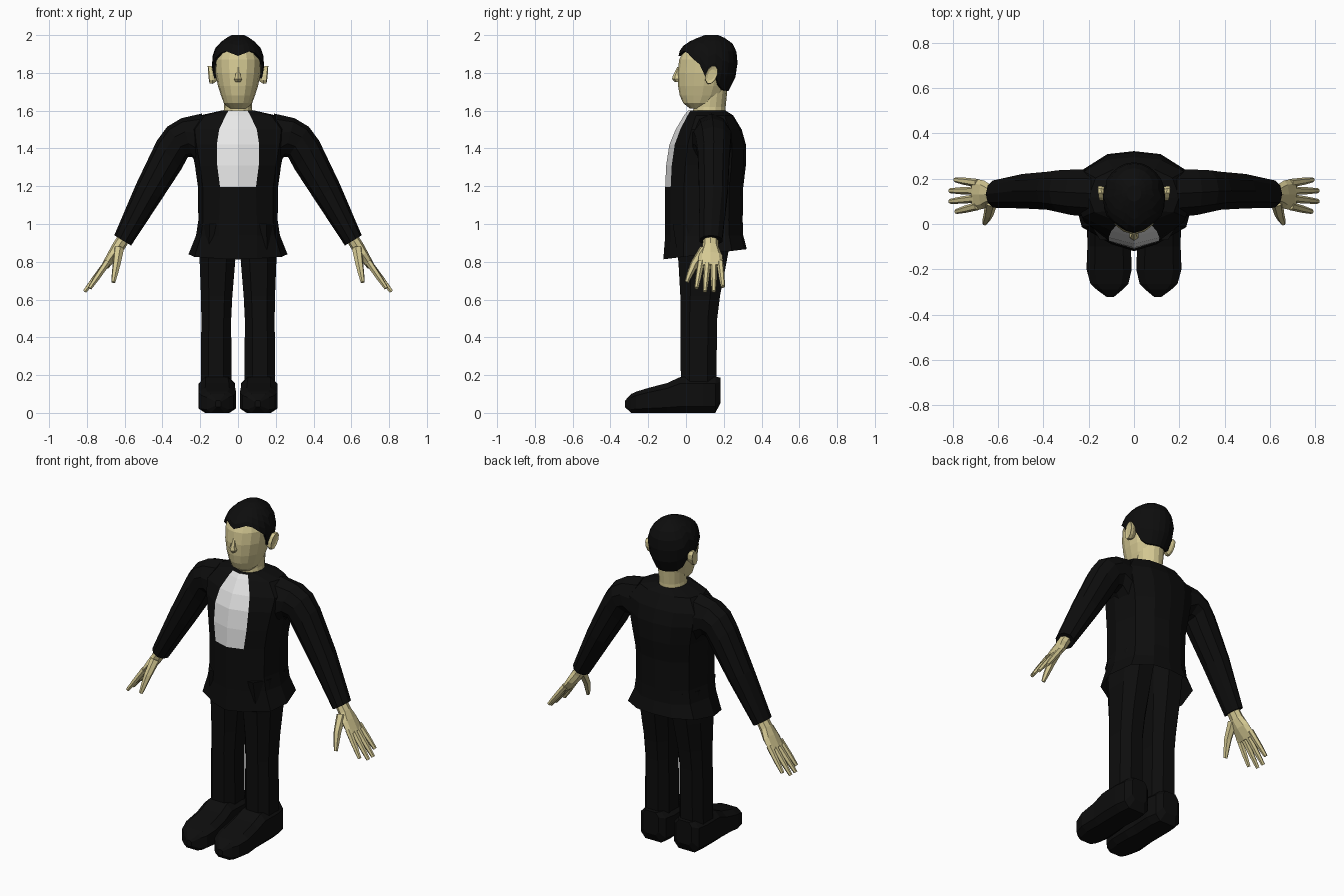
import bpy, bmesh, math
from mathutils import Vector

if "Cube" in bpy.data.objects:
    bpy.data.objects.remove(bpy.data.objects["Cube"])


def material(name, rgb):
    m = bpy.data.materials.new(name)
    m.diffuse_color = (*rgb, 1)
    m.use_nodes = True
    m.node_tree.nodes["Principled BSDF"].inputs["Base Color"].default_value = m.diffuse_color
    return m


BLACK = material("black cloth", (0.004, 0.004, 0.004))
SKIN = material("skin", (0.66, 0.58, 0.29))
WHITE = material("white shirt", (0.8, 0.8, 0.8))


def build(name, lofts, mats, mirror=False, rule=None, caps=True):
    """Skin each list of rings into one object; rule picks the material of a face."""
    bm = bmesh.new()
    for rings in lofts:
        vs = [[bm.verts.new(p) for p in r] for r in rings]
        n = len(vs[0])
        for a, b in zip(vs, vs[1:]):
            for i in range(n):
                j = (i + 1) % n
                bm.faces.new((a[i], a[j], b[j], b[i]))
        if caps:
            bm.faces.new(vs[0])
        bm.faces.new(vs[-1])
    bmesh.ops.recalc_face_normals(bm, faces=bm.faces)
    if rule:
        for f in bm.faces:
            f.material_index = rule(f)
    me = bpy.data.meshes.new(name)
    bm.to_mesh(me)
    bm.free()
    for m in mats:
        me.materials.append(m)
    ob = bpy.data.objects.new(name, me)
    bpy.context.collection.objects.link(ob)
    if mirror:
        ob.modifiers.new("mirror", 'MIRROR').use_mirror_merge = False
    return ob


def oval(z, hx, yf, yb, n=16):
    yc, ry = (yf + yb) / 2, (yb - yf) / 2
    return [(hx * math.sin(math.tau * i / n), yc - ry * math.cos(math.tau * i / n), z)
            for i in range(n)]


def boxy(a0, a1, b0, b1, cut):
    """Rectangle with cut corners, as 2D points."""
    ca, cb = (a1 - a0) * cut, (b1 - b0) * cut
    return [(a0 + ca, b0), (a1 - ca, b0), (a1, b0 + cb), (a1, b1 - cb),
            (a1 - ca, b1), (a0 + ca, b1), (a0, b1 - cb), (a0, b0 + cb)]


def limb(outer, inner, yc, ry, n=10):
    """Ring across a limb given by its outer and inner outline points (x, z)."""
    cx, cz = (outer[0] + inner[0]) / 2, (outer[1] + inner[1]) / 2
    dx, dz = (outer[0] - inner[0]) / 2, (outer[1] - inner[1]) / 2
    out = []
    for i in range(n):
        c, s = math.cos(math.tau * i / n), math.sin(math.tau * i / n)
        out.append((cx + dx * c, yc + ry * s, cz + dz * c))
    return out


def tube(pts, radii, n=6):
    q = (Vector(pts[-1]) - Vector(pts[0])).to_track_quat('Z', 'Y')
    return [[Vector(p) + q @ Vector((r * math.cos(math.tau * i / n),
                                     r * math.sin(math.tau * i / n), 0))
             for i in range(n)] for p, r in zip(pts, radii)]


def interp(table, z):
    if z <= table[0][0]:
        return table[0][1:]
    for a, b in zip(table, table[1:]):
        if z <= b[0]:
            t = (z - a[0]) / (b[0] - a[0])
            return [u + (v - u) * t for u, v in zip(a[1:], b[1:])]
    return table[-1][1:]


# Jacket: rings of (z, shirt edge, half width, front y, back y)
def torso_ring(z, sx, hx, yf, yb):
    d = yb - yf
    half = [(0, yf), (sx, yf + .07 * d), (.88 * hx, yf + .24 * d), (hx, yf + .5 * d),
            (.85 * hx, yb - .18 * d), (.45 * hx, yb - .03 * d), (0, yb)]
    ring = half + [(-x, y) for x, y in half[-2:0:-1]]
    return [(x, y, z if z > .85 else .813 + .054 * (y - yf) / d) for x, y in ring]


torso = [(.82, .10, .262, -.12, .322), (.94, .10, .222, -.11, .303), (1.02, .10, .21, -.11, .30),
         (1.195, .095, .212, -.11, .303), (1.31, .11, .228, -.105, .317),
         (1.42, .112, .25, -.088, .317), (1.50, .10, .26, -.055, .295),
         (1.575, .065, .20, -.01, .25), (1.60, .05, .09, .01, .21)]


def shirt_front(f):
    c = f.calc_center_median()
    wide = max(abs(v.co.x) for v in f.verts)
    return 1 if wide < .115 and c.y < .03 and c.z > 1.195 else 0


build("jacket", [[torso_ring(*r) for r in torso]], [BLACK, WHITE], rule=shirt_front, caps=False)

# Sleeves
sleeve = [((.19, 1.585), (.19, 1.28), .135, .11), ((.30, 1.56), (.243, 1.355), .14, .105),
          ((.375, 1.515), (.265, 1.355), .145, .097), ((.43, 1.44), (.30, 1.29), .147, .088),
          ((.54, 1.21), (.405, 1.13), .145, .08), ((.655, .94), (.566, .886), .132, .063)]
build("sleeve", [[limb(*s) for s in sleeve]], [BLACK], mirror=True)

# Trouser legs: (z, inner x, outer x, front y, back y)
legs = [(.12, .035, .197, -.027, .16), (.5, .036, .194, -.03, .165), (.62, .03, .196, -.03, .18),
        (.8, .015, .203, -.04, .215), (1.0, .001, .2, -.07, .25)]
build("trouser_leg", [[[(x, y, z) for x, y in boxy(a, b, c, d, .25)] for z, a, b, c, d in legs]],
      [BLACK], mirror=True)

# Shoes: (y, inner x, outer x, bottom, top)
shoe = [(-.323, .09, .12, .03, .065), (-.29, .05, .165, 0, .10), (-.265, .025, .192, 0, .112),
        (-.2, .01, .21, 0, .132), (-.1, .014, .206, 0, .158), (-.03, .02, .207, 0, .19),
        (.09, .015, .208, 0, .19), (.155, .028, .197, 0, .19), (.182, .06, .165, .05, .188)]
build("shoe", [[[(x, y, z) for x, z in boxy(a, b, c, d, .18)] for y, a, b, c, d in shoe]],
      [BLACK], mirror=True)

# Hands: palm, four fingers and thumb
palm = []
for x, z, ht, ry in [(.598, .935, .033, .04), (.633, .88, .034, .042),
                     (.662, .835, .03, .062), (.705, .775, .02, .07)]:
    palm.append(limb((x + .8 * ht, z + .6 * ht), (x - .8 * ht, z - .6 * ht), .13, ry, 8))
parts = [palm]
for y0, tip in [(.08, (.785, .055, .66)), (.114, (.812, .10, .642)),
                (.147, (.812, .147, .642)), (.18, (.79, .195, .668))]:
    base = Vector((.69, y0, .80))
    tip = Vector(tip)
    parts.append(tube([base, base.lerp(tip, .6), tip], [.019, .016, .011]))
parts.append(tube([(.63, .10, .87), (.642, .045, .79), (.652, .02, .735), (.66, .003, .692)],
                  [.028, .022, .017, .011]))
build("hand", parts, [SKIN], mirror=True)

# Neck and head: (z, half width, front y, back y)
build("neck", [[oval(1.575, .08, .035, .21), oval(1.62, .073, .04, .21), oval(1.72, .08, .05, .22)]],
      [SKIN])
head = [(1.612, .045, .02, .12), (1.64, .075, -.015, .16), (1.68, .09, -.033, .205),
        (1.73, .106, -.042, .228), (1.80, .12, -.045, .245), (1.87, .124, -.036, .255),
        (1.93, .103, -.008, .24), (1.97, .06, .05, .2)]
build("head", [[oval(*h) for h in head]], [SKIN])

# Nose
nose = [(1.752, .015, -.06, -.02), (1.768, .024, -.074, -.02), (1.785, .016, -.07, -.02),
        (1.83, .008, -.047, -.02)]
build("nose", [[oval(*r, n=6) for r in nose]], [SKIN])

# Ears: tilted flattened ovals with a lobe
ear = []
for x, s in [(.115, .7), (.14, 1), (.155, .95), (.15, .6)]:
    ring = []
    for i in range(10):
        a = math.tau * i / 10
        y, z = .032 * s * math.cos(a), .05 * s * math.sin(a)
        ring.append((x + .08 * y + .1 * z, .135 + y + .25 * z, 1.79 + z))
    ear.append(ring)
build("ear", [ear], [SKIN], mirror=True)

# Hair: cap whose columns end at a hairline that depends on the angle from the front
hair = [(1.70, .10, -.03, .222), (1.75, .122, -.045, .256), (1.80, .134, -.048, .266),
        (1.87, .141, -.044, .275), (1.93, .121, -.03, .264), (1.96, .096, .005, .243),
        (1.985, .062, .06, .205), (2.0, .032, .1, .17)]
hairline = [1.89, 1.903, 1.915, 1.905, 1.875, 1.845, 1.77, 1.81, 1.735, 1.712, 1.707, 1.705, 1.705]
rings = []
for t, shrink in [(0, .88), (0, 1), (.25, 1), (.5, 1), (.7, 1), (.85, 1), (.95, 1), (1, 1)]:
    ring = []
    for i in range(24):
        low = hairline[min(i, 24 - i)]
        z = low + (2.0 - low) * t
        hx, yf, yb = interp(hair, z)
        yc, ry = (yf + yb) / 2, (yb - yf) / 2
        a = math.tau * i / 24
        ring.append((hx * shrink * math.sin(a), yc - ry * shrink * math.cos(a), z))
    rings.append(ring)
build("hair", [rings], [BLACK], caps=False)
